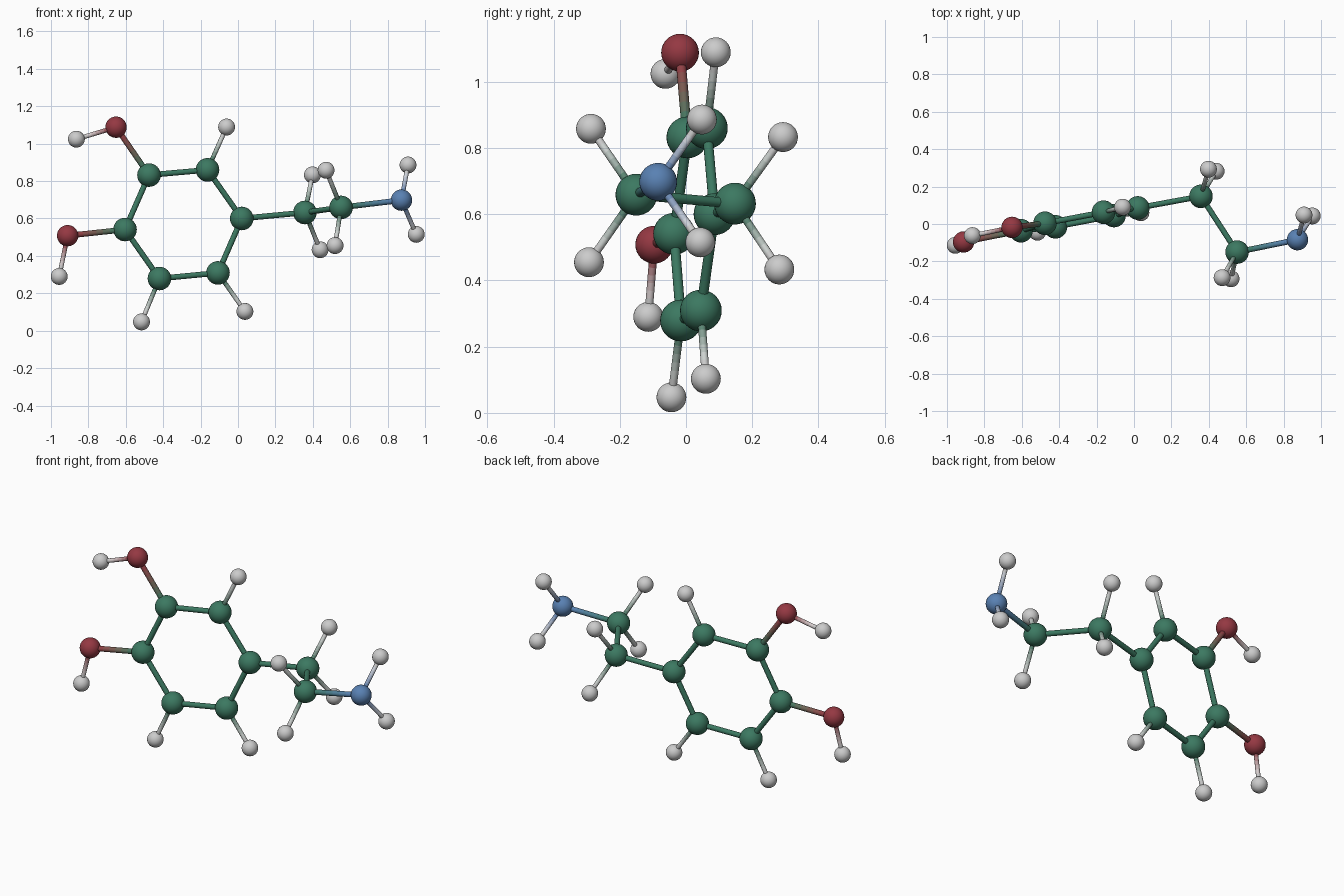
import bpy, bmesh
from math import pi, cos, sin
from mathutils import Vector

if "Cube" in bpy.data.objects:
    bpy.data.objects.remove(bpy.data.objects["Cube"])

# element: (radius, colour, plain name)
ELEMENTS = {
    "C": (0.063, (0.045, 0.19, 0.12), "carbon"),
    "O": (0.057, (0.30, 0.04, 0.055), "oxygen"),
    "N": (0.057, (0.10, 0.22, 0.45), "nitrogen"),
    "H": (0.045, (0.8, 0.8, 0.8), "hydrogen"),
}

# atom key: centre (the first letter is the element)
ATOMS = {
    # six-sided ring
    "C1": (0.02, 0.086, 0.60), "C2": (-0.163, 0.063, 0.86),
    "C3": (-0.476, 0.004, 0.832), "C4": (-0.604, -0.036, 0.541),
    "C5": (-0.42, -0.015, 0.279), "C6": (-0.107, 0.045, 0.309),
    # side chain
    "C7": (0.358, 0.148, 0.632), "C8": (0.551, -0.150, 0.659),
    "N1": (0.874, -0.084, 0.698),
    # hydroxyl groups
    "O3": (-0.652, -0.018, 1.088), "O4": (-0.911, -0.096, 0.508),
    "H3": (-0.864, -0.062, 1.024), "H4": (-0.956, -0.114, 0.290),
    # ring hydrogens
    "H2": (-0.061, 0.09, 1.089), "H5": (-0.516, -0.044, 0.047),
    "H6": (0.037, 0.06, 0.103),
    # chain hydrogens
    "H7a": (0.398, 0.293, 0.833), "H7b": (0.439, 0.282, 0.433),
    "H8a": (0.471, -0.287, 0.858), "H8b": (0.519, -0.293, 0.455),
    "H9a": (0.909, 0.048, 0.886), "H9b": (0.953, 0.043, 0.515),
}

BONDS = ("C1-C2 C2-C3 C3-C4 C4-C5 C5-C6 C6-C1 C1-C7 C7-C8 C8-N1 C3-O3 C4-O4 "
         "O3-H3 O4-H4 C2-H2 C5-H5 C6-H6 C7-H7a C7-H7b C8-H8a C8-H8b N1-H9a N1-H9b")

materials = {}


def material(a, b, t):
    """Colour blended from element a to element b."""
    key = a if a == b else f"{a}_{b}_{t:.2f}"
    if key not in materials:
        ca, cb = Vector(ELEMENTS[a][1]), Vector(ELEMENTS[b][1])
        materials[key] = bpy.data.materials.new("tint_" + key)
        materials[key].diffuse_color = (*ca.lerp(cb, t), 1)
    return materials[key]


def finish(name, bm, mats):
    bmesh.ops.recalc_face_normals(bm, faces=bm.faces)
    for f in bm.faces:
        f.smooth = True
    mesh = bpy.data.meshes.new(name)
    bm.to_mesh(mesh)
    bm.free()
    for m in mats:
        mesh.materials.append(m)
    obj = bpy.data.objects.new(name, mesh)
    bpy.context.collection.objects.link(obj)
    return obj


def atom(key, centre):
    radius, _, word = ELEMENTS[key[0]]
    bm = bmesh.new()
    bmesh.ops.create_uvsphere(bm, u_segments=32, v_segments=16, radius=radius)
    mats = [] if key[0] == "H" else [material(key[0], key[0], 0)]
    finish(f"{word}_atom_{key[1:]}", bm, mats).location = centre


def bond(ka, kb, sides=16):
    """Rod between two atoms, tinted in bands from one element to the other."""
    a, b = Vector(ATOMS[ka]), Vector(ATOMS[kb])
    ea, eb = ka[0], kb[0]
    radius = 0.012 if eb == "H" else 0.015
    bands = 1 if ea == eb else 6
    axis = b - a
    length, way = axis.length, axis.normalized()
    # bands span only the rod visible between the two balls
    start = ELEMENTS[ea][0] * 0.8 / length
    end = 1 - ELEMENTS[eb][0] * 0.8 / length
    u = way.orthogonal().normalized()
    v = way.cross(u)
    bm = bmesh.new()
    rings = []
    for i in range(bands + 1):
        c = a + axis * (start + (end - start) * i / bands)
        rings.append([bm.verts.new(c + radius * (u * cos(2 * pi * k / sides) + v * sin(2 * pi * k / sides)))
                      for k in range(sides)])
    for i in range(bands):
        for k in range(sides):
            n = (k + 1) % sides
            f = bm.faces.new((rings[i][k], rings[i][n], rings[i + 1][n], rings[i + 1][k]))
            f.material_index = i
    finish(f"bond_{ka}_{kb}", bm, [material(ea, eb, (i + 0.5) / bands) for i in range(bands)])


for key, centre in ATOMS.items():
    atom(key, centre)
for pair in BONDS.split():
    bond(*pair.split("-"))

for m in bpy.data.materials:
    if m.users and not m.is_grease_pencil:
        m.use_nodes = True
        m.node_tree.nodes["Principled BSDF"].inputs["Base Color"].default_value = m.diffuse_color
